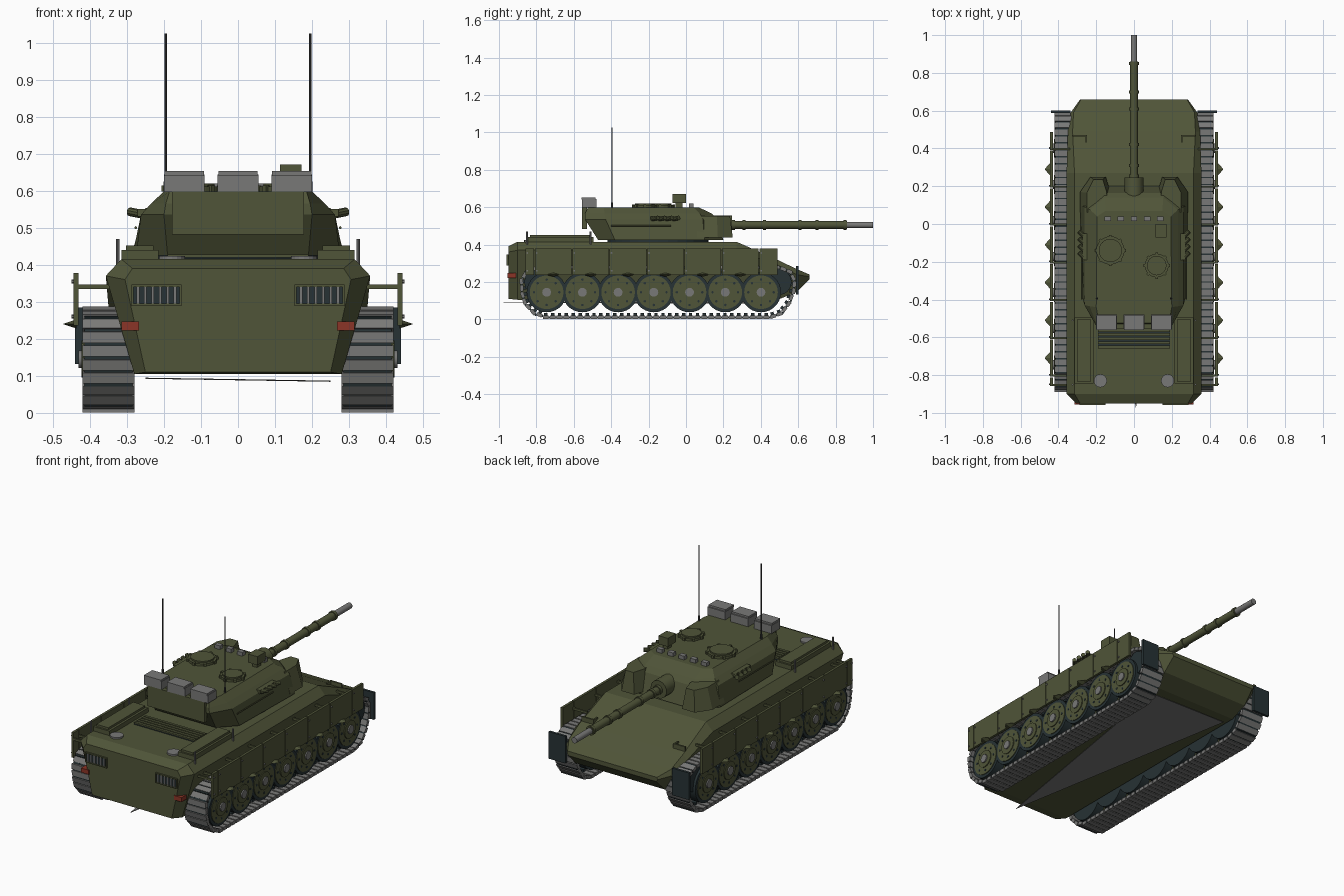
import bpy, bmesh, math
from mathutils import Matrix, Vector

if "Cube" in bpy.data.objects:
    bpy.data.objects.remove(bpy.data.objects["Cube"])


def mat(name, rgb):
    m = bpy.data.materials.new(name)
    m.diffuse_color = (*rgb, 1)
    m.use_nodes = True
    m.node_tree.nodes["Principled BSDF"].inputs["Base Color"].default_value = m.diffuse_color
    return m


OLIVE = mat("olive_paint", (0.080, 0.090, 0.040))
GREY = mat("steel_grey", (0.19, 0.19, 0.185))
DARK = mat("dark_rubber", (0.020, 0.032, 0.035))
DGREY = mat("dark_grey", (0.05, 0.052, 0.05))
RED = mat("tail_light_red", (0.26, 0.035, 0.02))
SIDES = (-1, 1)


class Part:
    """Collects simple solids into one named object."""
    def __init__(self, name, material):
        self.bm, self.name, self.mat = bmesh.new(), name, material

    def box(self, c, s, rot=None):
        m = Matrix.Translation(c) @ (rot or Matrix()) @ Matrix.Diagonal((*s, 1))
        bmesh.ops.create_cube(self.bm, size=1, matrix=m)
        return self

    def span(self, x0, x1, y0, y1, z0, z1):
        return self.box(((x0 + x1) / 2, (y0 + y1) / 2, (z0 + z1) / 2),
                        (abs(x1 - x0), abs(y1 - y0), abs(z1 - z0)))

    def cyl(self, a, b, r, n=20, r2=None):
        a, b = Vector(a), Vector(b)
        q = (b - a).to_track_quat('Z', 'Y').to_matrix().to_4x4()
        bmesh.ops.create_cone(self.bm, cap_ends=True, segments=n, radius1=r,
                              radius2=r if r2 is None else r2, depth=(b - a).length,
                              matrix=Matrix.Translation((a + b) / 2) @ q)
        return self

    def loft(self, rings):
        vs = [[self.bm.verts.new(p) for p in ring] for ring in rings]
        n = len(vs[0])
        for lo, hi in zip(vs, vs[1:]):
            for i in range(n):
                j = (i + 1) % n
                self.bm.faces.new((lo[i], lo[j], hi[j], hi[i]))
        self.bm.faces.new(vs[0])
        self.bm.faces.new(vs[-1])
        return self

    def done(self, smooth=False):
        bmesh.ops.recalc_face_normals(self.bm, faces=self.bm.faces[:])
        me = bpy.data.meshes.new(self.name)
        self.bm.to_mesh(me)
        self.bm.free()
        me.materials.append(self.mat)
        ob = bpy.data.objects.new(self.name, me)
        bpy.context.collection.objects.link(ob)
        if smooth:
            bpy.context.view_layer.objects.active = ob
            ob.select_set(True)
            bpy.ops.object.shade_smooth_by_angle(angle=math.radians(35))
            ob.select_set(False)
        return ob


def mirrored(half):
    return half + [(-p[0], p[1], p[2]) for p in reversed(half)]


# hull: (y, bottom xz, widest xz, top edge xz)
hull = [(-0.95, .25, .11, .305, .36, .285, .39), (-0.90, .28, .105, .357, .37, .315, .415),
        (0.27, .28, .105, .357, .37, .315, .415), (0.49, .28, .105, .35, .29, .325, .318),
        (0.59, .28, .145, .335, .24, .32, .27), (0.66, .275, .215, .285, .228, .28, .24)]
Part("hull", OLIVE).loft([mirrored([(b, y, zb), (m, y, zm), (t, y, zt)])
                          for y, b, zb, m, zm, t, zt in hull]).done()

# thin sheet under the belly
Part("belly_sheet", GREY).loft([[(-.25, .45, z + .004), (.25, .45, z - .004), (.01, -.975, z)]
                                for z in (.088, .091)]).done()

# turret body, layers from bottom to roof
layers = [(.425, (.19, -.47), (.275, -.38), (.285, .10), (.17, .20)),
          (.535, (.20, -.54), (.262, -.43), (.262, .09), (.16, .165)),
          (.565, (.195, -.54), (.235, -.435), (.232, .075), (.155, .14)),
          (.598, (.185, -.525), (.20, -.44), (.195, .04), (.15, .07))]
Part("turret", OLIVE).loft([mirrored([(x, y, z) for x, y in pts]) for z, *pts in layers]).done()
Part("turret_ring", DARK).cyl((0, -.15, .40), (0, -.15, .43), .27, 32).done()
Part("turret_rear_plate", OLIVE).span(-.178, .178, -.555, -.53, .482, .598).done()

# armour cheeks either side of the gun
p = Part("turret_cheeks", OLIVE)
for s in SIDES:
    low = [(.12, .08), (.125, .17), (.15, .25), (.23, .25), (.285, .17), (.285, .06)]
    top = [(.14, .08), (.145, .17), (.165, .235), (.215, .235), (.25, .165), (.25, .06)]
    p.loft([[(s * x, y, .437) for x, y in low], [(s * x, y, .553) for x, y in top]])
p.done()

# gun, with sleeve bands and steel muzzle
Part("gun_mantlet", OLIVE).cyl((0, .10, .505), (0, .245, .505), .05).done(True)
p = Part("gun_sleeve", OLIVE).cyl((0, .24, .505), (0, .86, .505), .021)
for y in (.255, .31, .42, .61, .70, .85):
    p.cyl((0, y - .008, .505), (0, y + .008, .505), .026)
p.done(True)
Part("gun_muzzle", GREY).cyl((0, .85, .505), (0, 1, .505), .017).done(True)

# roof hatches
for name, x, y, r in (("commander_hatch", -.125, -.14, .075), ("loader_hatch", .12, -.22, .063)):
    p = Part(name, OLIVE).cyl((x, y, .59), (x, y, .611), r, 24).cyl((x, y, .61), (x, y, .619), r * .82, 24)
    for i in range(8):
        a = i * math.pi / 4
        p.box((x + r * math.cos(a), y + r * math.sin(a), .606), (.014, .014, .016), Matrix.Rotation(a, 4, 'Z'))
    p.done()

# periscope row and roof sight
p = Part("periscopes", GREY)
for i in range(-2, 3):
    p.box((i * .07, .028, .605), (.034, .026, .028))
p.done()
Part("roof_sight", OLIVE).span(.113, .172, -.072, 0, .622, .67).span(.128, .157, -.055, -.018, .59, .625).done()

# stowage boxes on turret rear
p = Part("stowage_boxes", GREY)
for x in (-.145, 0, .145):
    p.span(x - .055, x + .055, -.555, -.478, .597, .643).span(x - .053, x + .053, -.56, -.485, .64, .653)
p.done()

# antennas
p = Part("antennas", DGREY)
for s in SIDES:
    p.cyl((s * .195, -.395, .58), (s * .195, -.395, 1.025), .003, 8)
    p.cyl((s * .195, -.395, .58), (s * .195, -.395, .625), .006, 8)
p.done()

# smoke launchers and side rails
p = Part("smoke_launchers", OLIVE)
for s in SIDES:
    p.span(s * .24, s * .272, -.19, -.05, .53, .55)
    for i in range(4):
        y = -.18 + i * .037
        p.cyl((s * .262, y, .537), (s * .292, y + .03, .543), .012, 10)
p.done()
p = Part("turret_rails", OLIVE)
for s in SIDES:
    p.cyl((s * .276, -.40, .50), (s * .276, -.08, .50), .004, 6)
p.done()

# engine deck: side lids, grille, filler caps
p = Part("deck_side_lids", OLIVE)
for s in SIDES:
    p.span(s * .215, s * .315, -.845, -.495, .41, .44).span(s * .228, s * .303, -.835, -.505, .44, .452)
p.done()
Part("deck_grille", DARK).span(-.19, .19, -.66, -.55, .41, .418).done()
p = Part("grille_slats", OLIVE)
for i in range(5):
    p.box((0, -.651 + i * .022, .423), (.38, .015, .008))
p.done()
p = Part("filler_caps", GREY)
for s in SIDES:
    p.cyl((s * .178, -.83, .41), (s * .178, -.83, .424), .035, 16)
    for y in (-.85, -.51):
        p.cyl((s * .325, y, .40), (s * .325, y, .47), .005, 8)
p.done()

# rear exhaust vents and tail lights
vent, slats, lights = Part("exhaust_vents", OLIVE), Part("vent_bars", GREY), Part("tail_lights", RED)
hole = Part("vent_openings", DARK)
for s in SIDES:
    hole.span(s * .157, s * .283, -.953, -.94, .292, .343)
    for z in (.292, .343):
        vent.box((s * .22, -.952, z), (.135, .014, .006))
    for x in (.155, .285):
        vent.box((s * x, -.952, .3175), (.006, .014, .054))
    for i in range(6):
        slats.box((s * (.17 + i * .02), -.953, .3175), (.007, .01, .048))
    lights.span(s * .267, s * .315, -.955, -.91, .222, .247)
for q in (vent, slats, lights, hole):
    q.done()

# headlight guards on the glacis
p = Part("headlight_guards", OLIVE)
for s in SIDES:
    p.span(s * .25, s * .325, .462, .472, .31, .352).span(s * .25, s * .258, .43, .47, .32, .352)
p.done()

# front mud flaps
p = Part("mud_flaps", DARK)
for s in SIDES:
    p.span(s * .335, s * .44, .588, .602, .132, .285)
p.done()

# side skirts with panel joints, bolts, brackets and pointed fittings
p, fit, arm = Part("side_skirts", OLIVE), Part("skirt_fittings", GREY), Part("skirt_brackets", OLIVE)
cuts = [-.86, -.81, -.61, -.41, -.21, -.01, .19, .39, .49]
for s in SIDES:
    for a, b in zip(cuts, cuts[1:]):
        p.span(s * .43, s * .444, a + .002, b - .002, .236, .378)
        arm.span(s * .34, s * .432, a + .002, a + .012, .335, .347)
        for z in (.26, .355):
            fit.cyl((s * .443, a + .012, z), (s * .449, a + .012, z), .005, 6)
    for i in range(6):
        y = -.71 + i * .2
        p.loft([[(s * .436, y - .042, .24), (s * .436, y, .252), (s * .436, y + .042, .24), (s * .436, y, .228)],
                [(s * .471, y - .003, .24), (s * .471, y, .241), (s * .471, y + .003, .24), (s * .471, y, .239)]])
for q in (p, fit, arm):
    q.done()

# road wheels, sprockets and idlers
tyre, disc, hub = Part("tyres", DARK), Part("wheel_discs", OLIVE), Part("wheel_hubs", GREY)
for s in SIDES:
    for i in range(7):
        y, z = -.745 + i * .191, .145
        for a, b in ((.29, .34), (.36, .414)):
            tyre.cyl((s * a, y, z), (s * b, y, z), .107, 28)
        disc.cyl((s * .30, y, z), (s * .418, y, z), .09, 28)
        disc.cyl((s * .41, y, z), (s * .423, y, z), .05, 20)
        hub.cyl((s * .41, y, z), (s * .43, y, z), .024, 12)
        for k in range(8):
            a = k * math.pi / 4
            c = (y + .068 * math.cos(a), z + .068 * math.sin(a))
            tyre.cyl((s * .412, *c), (s * .42, *c), .007, 6)
    for y in (-.795, .495):
        tyre.cyl((s * .30, y, .2), (s * .40, y, .2), .07, 16)
for q in (tyre, disc, hub):
    q.done(True)

# tracks: links spaced evenly along a closed loop
path = [(-.75, .011), (.45, .011), (.51, .032), (.55, .085), (.575, .15), (.58, .21), (.555, .255),
        (.50, .278), (-.79, .278), (-.85, .258), (-.88, .21), (-.878, .145), (-.86, .085), (-.815, .036)]
path = [Vector(q) for q in path]
segs = list(zip(path, path[1:] + path[:1]))
total = sum((b - a).length for a, b in segs)
N = 88
link, horn = Part("track_links", GREY), Part("track_guides", DARK)
for k in range(N):
    d = k * total / N
    for a, b in segs:
        L = (b - a).length
        if d <= L:
            break
        d -= L
    t = (b - a) / L
    c = a + t * d
    nrm = Vector((-t.y, t.x))          # towards the inside of the loop
    rot = Matrix.Rotation(math.atan2(t.y, t.x), 4, 'X')
    g = c + nrm * .012
    e = c + t * total / N / 2
    for s in SIDES:
        link.box((s * .35, *c), (.14, .030, .019), rot)
        horn.box((s * .35, *g), (.03, .018, .022), rot)
        horn.box((s * .35, *e), (.13, .012, .010), rot)
link.done()
horn.done()
